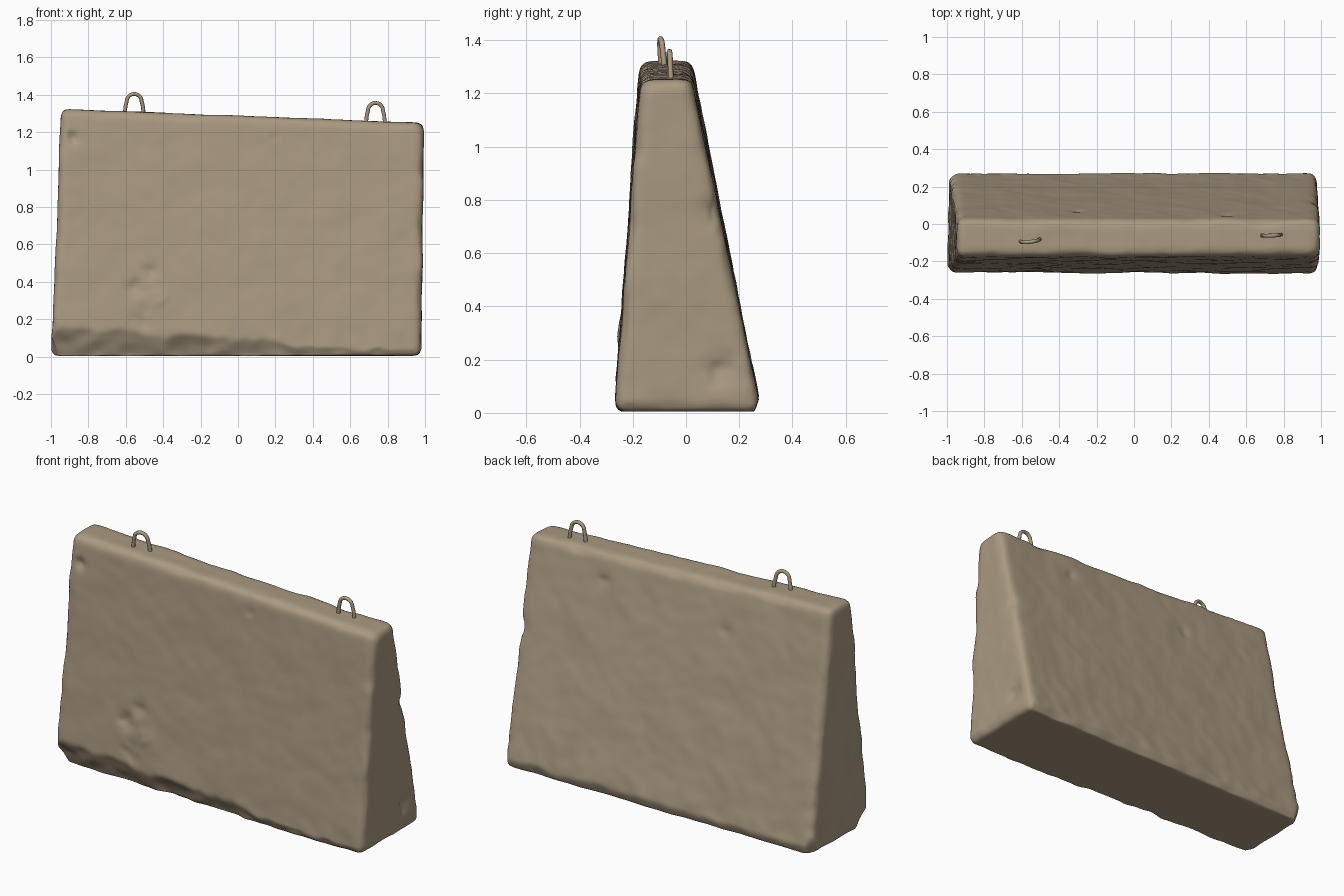
import bpy, bmesh, math
from mathutils import Vector, noise

if "Cube" in bpy.data.objects:
    bpy.data.objects.remove(bpy.data.objects["Cube"])

concrete = bpy.data.materials.new("tan_concrete")
concrete.diffuse_color = (0.40, 0.32, 0.22, 1)
concrete.use_nodes = True
concrete.node_tree.nodes["Principled BSDF"].inputs["Base Color"].default_value = concrete.diffuse_color

# Tapered slab: eight corners, rounded, then remeshed finely
corners = [(-1.0, -0.272, 0), (0.98, -0.27, 0), (0.975, 0.283, 0), (-0.99, 0.28, 0),
           (-0.945, -0.175, 1.325), (0.995, -0.17, 1.25), (0.995, 0.018, 1.25), (-0.945, 0.022, 1.325)]
quads = [(3, 2, 1, 0), (4, 5, 6, 7), (0, 1, 5, 4), (1, 2, 6, 5), (2, 3, 7, 6), (3, 0, 4, 7)]
me = bpy.data.meshes.new("slab")
me.from_pydata(corners, [], quads)
slab = bpy.data.objects.new("concrete_slab", me)
bpy.context.collection.objects.link(slab)
bev = slab.modifiers.new("round", 'BEVEL')
bev.width, bev.segments, bev.limit_method = 0.04, 3, 'NONE'
rem = slab.modifiers.new("dense", 'REMESH')
rem.mode, rem.voxel_size = 'VOXEL', 0.014
dense = bpy.data.meshes.new_from_object(slab.evaluated_get(bpy.context.evaluated_depsgraph_get()))
slab.modifiers.clear()
slab.data = dense

# Broken corners as cutting planes: point, outward normal
planes = [(Vector(p), Vector(n).normalized()) for p, n in [
    ((-0.955, -0.25, 0.07), (-0.75, -0.45, -0.45)),
    ((-0.965, 0.245, 0.05), (-0.7, 0.6, -0.3)),
    ((0.965, 0.265, 0.03), (0.6, 0.6, -0.5)),
    ((0.965, -0.255, 0.02), (0.6, -0.6, -0.5)),
    ((-0.93, -0.165, 1.31), (-0.6, -0.5, 0.6))]]
# Local dents: centre, radius, depth
dents = [((-0.88, -0.18, 1.17), 0.05, 0.022), ((-0.55, -0.25, 0.37), 0.07, 0.018),
         ((-0.47, -0.24, 0.46), 0.06, 0.014), ((-0.42, -0.25, 0.30), 0.08, -0.008),
         ((-0.52, -0.26, 0.20), 0.10, 0.012), ((0.2, -0.18, 1.17), 0.04, 0.008),
         ((0.99, 0.10, 0.74), 0.08, 0.012), ((-0.3, 0.07, 1.05), 0.06, 0.01),
         ((0.5, 0.05, 1.12), 0.06, 0.01), ((0.98, 0.13, 0.16), 0.11, 0.015)]


def lower_line(x):
    """Height of the ragged break along the lower front edge."""
    h = 0.11 - 0.06 * x if x < 0.1 else 0.104 - 0.15 * (x - 0.1)
    return max(h, 0.03) + 0.03 * noise.noise((x * 6, 3.1, 0))


bm = bmesh.new()
bm.from_mesh(dense)
bm.normal_update()
moved = []
for v in bm.verts:
    p, n = v.co.copy(), v.normal.copy()
    edge = min(1, 3 * (1 - max(abs(c) for c in n)))
    low = max(0, 1 - p.z / 0.2)
    rough = 0.004 + 0.010 * edge + 0.006 * low
    d = rough * noise.noise(p * 5) + 0.5 * rough * noise.noise(p * 14)
    if n.z < -0.5:
        d = 0.4 * d
    for c, r, depth in dents:
        t = (p - Vector(c)).length / r
        if t < 1.5:
            d -= depth * math.exp(-3 * t * t) * (1 + noise.noise(p * 25))
    q = p + n * d
    # ragged undercut of the lower edges
    h = lower_line(p.x)
    if p.y < -0.15 and p.z < h:
        limit = -0.266 + 0.5 * (h - p.z) + 0.014 * noise.noise(p * 12)
        q.y = max(q.y, limit)
    hb = 0.06 + 0.03 * noise.noise((p.x * 7, 9, 0))
    if p.y > 0.15 and p.z < hb:
        q.y = min(q.y, 0.275 - 0.4 * (hb - p.z))
    for c, pn in planes:
        over = (q - c).dot(pn) - 0.012 * noise.noise(p * 10)
        if over > 0:
            q -= pn * over * 0.9
    q.z = max(q.z, 0.005)
    moved.append(q)
for v, q in zip(bm.verts, moved):
    v.co = q
for _ in range(2):
    bmesh.ops.smooth_vert(bm, verts=bm.verts, factor=0.4, use_axis_x=True, use_axis_y=True, use_axis_z=True)
for f in bm.faces:
    f.smooth = True
    f.material_index = 0
bm.to_mesh(dense)
bm.free()
dense.materials.clear()
dense.materials.append(concrete)


# Lifting hoops: bent rods set in the top
def hoop(name, x, y, z, turn, lean):
    cu = bpy.data.curves.new(name, 'CURVE')
    cu.dimensions, cu.bevel_depth, cu.bevel_resolution = '3D', 0.0105, 2
    path = [(-0.053, -0.03), (-0.046, 0.03)]
    path += [(-0.04 * math.cos(a), 0.055 + 0.04 * math.sin(a)) for a in [i * math.pi / 10 for i in range(11)]]
    path += [(0.046, 0.03), (0.053, -0.03)]
    sp = cu.splines.new('POLY')
    sp.points.add(len(path) - 1)
    for pt, (u, w) in zip(sp.points, path):
        pt.co = (x + u, y + u * turn + w * lean, z + w, 1)
    sp.use_smooth = True
    cu.use_fill_caps = True
    cu.materials.append(concrete)
    bpy.context.collection.objects.link(bpy.data.objects.new(name, cu))


hoop("lifting_hoop_left", -0.555, -0.088, 1.31, 0.12, -0.08)
hoop("lifting_hoop_right", 0.735, -0.059, 1.262, 0.04, -0.03)
